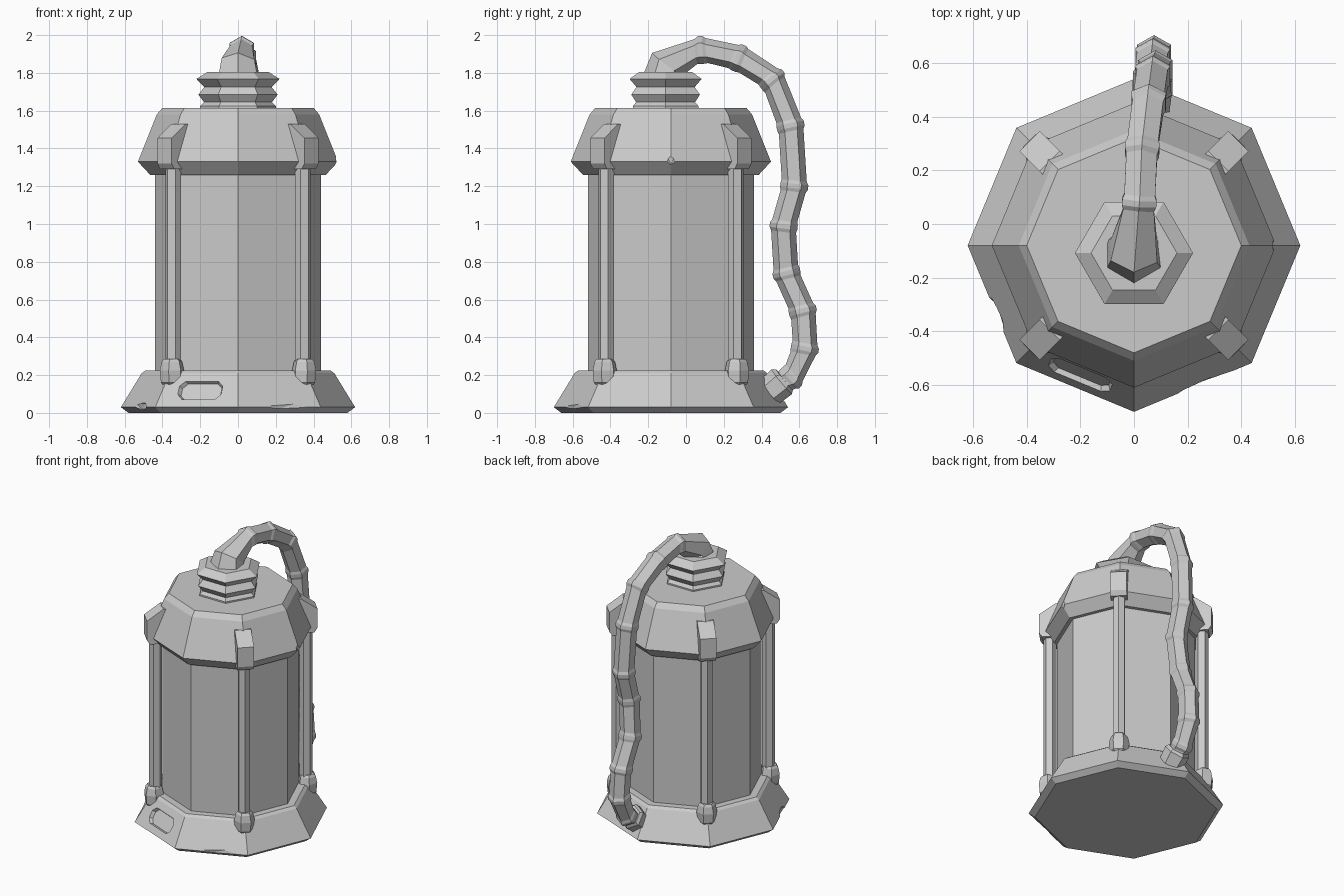
import bpy, bmesh, math
from mathutils import Vector, Matrix

if "Cube" in bpy.data.objects:
    bpy.data.objects.remove(bpy.data.objects["Cube"], do_unlink=True)

grey = bpy.data.materials.new("plain grey")
grey.use_nodes = True
COLOUR = (0.6, 0.6, 0.6, 1)
grey.diffuse_color = COLOUR
grey.node_tree.nodes["Principled BSDF"].inputs["Base Color"].default_value = COLOUR

AXIS_Y = -0.08            # centre line of the canister
AXIS = Vector((0, AXIS_Y, 0))


def finish(name, bm):
    bmesh.ops.recalc_face_normals(bm, faces=bm.faces)
    mesh = bpy.data.meshes.new(name)
    bm.to_mesh(mesh)
    bm.free()
    mesh.materials.append(grey)
    obj = bpy.data.objects.new(name, mesh)
    bpy.context.collection.objects.link(obj)
    return obj


def skin(name, rings):
    """Join rings of points into a capped tube."""
    bm = bmesh.new()
    loops = [[bm.verts.new(p) for p in ring] for ring in rings]
    n = len(loops[0])
    for a, b in zip(loops, loops[1:]):
        for i in range(n):
            j = (i + 1) % n
            bm.faces.new((a[i], a[j], b[j], b[i]))
    bm.faces.new(loops[0])
    bm.faces.new(loops[-1])
    return finish(name, bm)


def lathe(name, profile, sides, x=0, y=AXIS_Y, turn=0):
    rings = []
    for r, z in profile:
        angles = [turn + math.tau * i / sides for i in range(sides)]
        rings.append([(x + r * math.cos(a), y + r * math.sin(a), z) for a in angles])
    return skin(name, rings)


def cut(target, cutter):
    mod = target.modifiers.new("cut", "BOOLEAN")
    mod.operation = "DIFFERENCE"
    mod.solver = "EXACT"
    mod.object = cutter
    bpy.context.view_layer.objects.active = target
    bpy.ops.object.modifier_apply(modifier=mod.name)
    bpy.data.objects.remove(cutter, do_unlink=True)


def chip(target, centre, size, angle):
    bm = bmesh.new()
    bmesh.ops.create_icosphere(bm, subdivisions=1, radius=1)
    place = Matrix.Translation(centre) @ Matrix.Rotation(angle, 4, "Z")
    bm.transform(place @ Matrix.Diagonal((*size, 1)))
    cut(target, finish("chip_cutter", bm))


# Octagonal canister: foot, body and lid
foot = lathe("foot", [(0.58, 0), (0.62, 0.03), (0.51, 0.21), (0.49, 0.225)], 8)
lathe("body", [(0.44, 0.2), (0.44, 1.3)], 8)
lid = lathe("lid", [(0.465, 1.26), (0.53, 1.33), (0.43, 1.58), (0.4, 1.615)], 8)

# Worn chips along the rims
chip(foot, (0.27, -0.61, 0.035), (0.19, 0.035, 0.035), math.radians(22))
chip(foot, (-0.53, -0.34, 0.035), (0.1, 0.04, 0.035), math.radians(-67))
chip(lid, (0.54, AXIS_Y, 0.0 + 1.335), (0.03, 0.035, 0.045), 0)

# Recessed panel with clipped corners on one front facet of the foot
facet = math.radians(-112.5)
out = Vector((math.cos(facet), math.sin(facet), 0))
side = Vector((-out.y, out.x, 0))
normal = (out * 0.87 + Vector((0, 0, 0.49))).normalized()
up = normal.cross(side)
centre = AXIS + out * 0.524 + Vector((0, 0, 0.12))
w, h, c = 0.125, 0.055, 0.03
half = [(w, h - c), (w - c, h), (c - w, h), (-w, h - c)]
outline = half + [(-a, -b) for a, b in half]
cut(foot, skin("panel_cutter", [
    [centre + normal * d + side * a * s + up * b * s for a, b in outline]
    for d, s in ((-0.022, 0.9), (0.0, 1.0), (0.05, 1.0))]))

# Four corner posts with a lower socket and an upper clamp
CLAMP = [(0.4, 1.29), (0.53, 1.29), (0.55, 1.32), (0.55, 1.455), (0.445, 1.53), (0.4, 1.53)]
for label, deg in (("back_left", 45), ("back_right", 135),
                   ("front_right", 225), ("front_left", 315)):
    a = math.radians(deg)
    radial = Vector((math.cos(a), math.sin(a), 0))
    tangent = Vector((-radial.y, radial.x, 0))
    p = AXIS + radial * 0.485
    lathe("rod_" + label, [(0.042, 0.2), (0.042, 1.32)], 6, p.x, p.y, a)
    lathe("socket_" + label, [(0.04, 0.14), (0.06, 0.16), (0.066, 0.225), (0.056, 0.27),
                              (0.045, 0.285)], 6, p.x + radial.x * 0.01,
          p.y + radial.y * 0.01, a + math.pi / 6)
    skin("clamp_" + label, [[AXIS + radial * r + tangent * t + Vector((0, 0, z))
                             for r, z in CLAMP] for t in (-0.053, 0.053)])

# Ribbed hexagonal neck
lathe("neck", [(0.2, 1.6), (0.2, 1.625), (0.18, 1.645), (0.21, 1.685), (0.178, 1.725),
               (0.22, 1.768), (0.16, 1.806)], 6, 0, -0.108)

# Hose arching from the neck down to the foot: x, y, z, radius
PATH = [(0, -0.11, 1.78, 0.12), (0, -0.1, 1.845, 0.1), (0.02, 0.08, 1.925, 0.074),
        (0.03, 0.28, 1.88, 0.074), (0.055, 0.46, 1.765, 0.074), (0.07, 0.555, 1.52, 0.074),
        (0.08, 0.575, 1.2, 0.074), (0.08, 0.515, 0.99, 0.074), (0.06, 0.53, 0.74, 0.074),
        (0.07, 0.62, 0.54, 0.074), (0.075, 0.632, 0.34, 0.074), (0.07, 0.56, 0.185, 0.07),
        (0.065, 0.46, 0.14, 0.07)]
points = [Vector(p[:3]) for p in PATH]


def hose_ring(centre, direction, radius):
    across = (Vector((1, 0, 0)) - direction * direction.x).normalized()
    outward = across.cross(direction)
    return [centre + (outward * math.cos(i * math.tau / 6)
                      + across * math.sin(i * math.tau / 6)) * radius for i in range(6)]


rings = []
last = len(points) - 1
for i, p in enumerate(points):
    d_in = (p - points[max(i - 1, 0)]).normalized()
    d_out = (points[min(i + 1, last)] - p).normalized()
    mean = (d_in + d_out).normalized()
    r = PATH[i][3]
    if i in (0, 1, last):
        # plain ends
        rings.append(hose_ring(p, Vector((0, 0, 1)) if i == 0 else mean, r))
    else:
        # raised band at each joint
        for d, s, k in ((d_in, -0.03, 0.9), (d_in, -0.012, 1), (d_out, 0.012, 1),
                        (d_out, 0.03, 0.9)):
            rings.append(hose_ring(p + d * s, mean, r * k))
skin("hose", rings)

# Collar where the hose enters the foot
axis = Vector((0.05, 0.75, 0.62)).normalized()
base = Vector((0.065, 0.487, 0.148))
skin("hose_collar", [hose_ring(base + axis * d, axis, r)
                     for d, r in ((-0.06, 0.08), (0.025, 0.085), (0.045, 0.07))])
